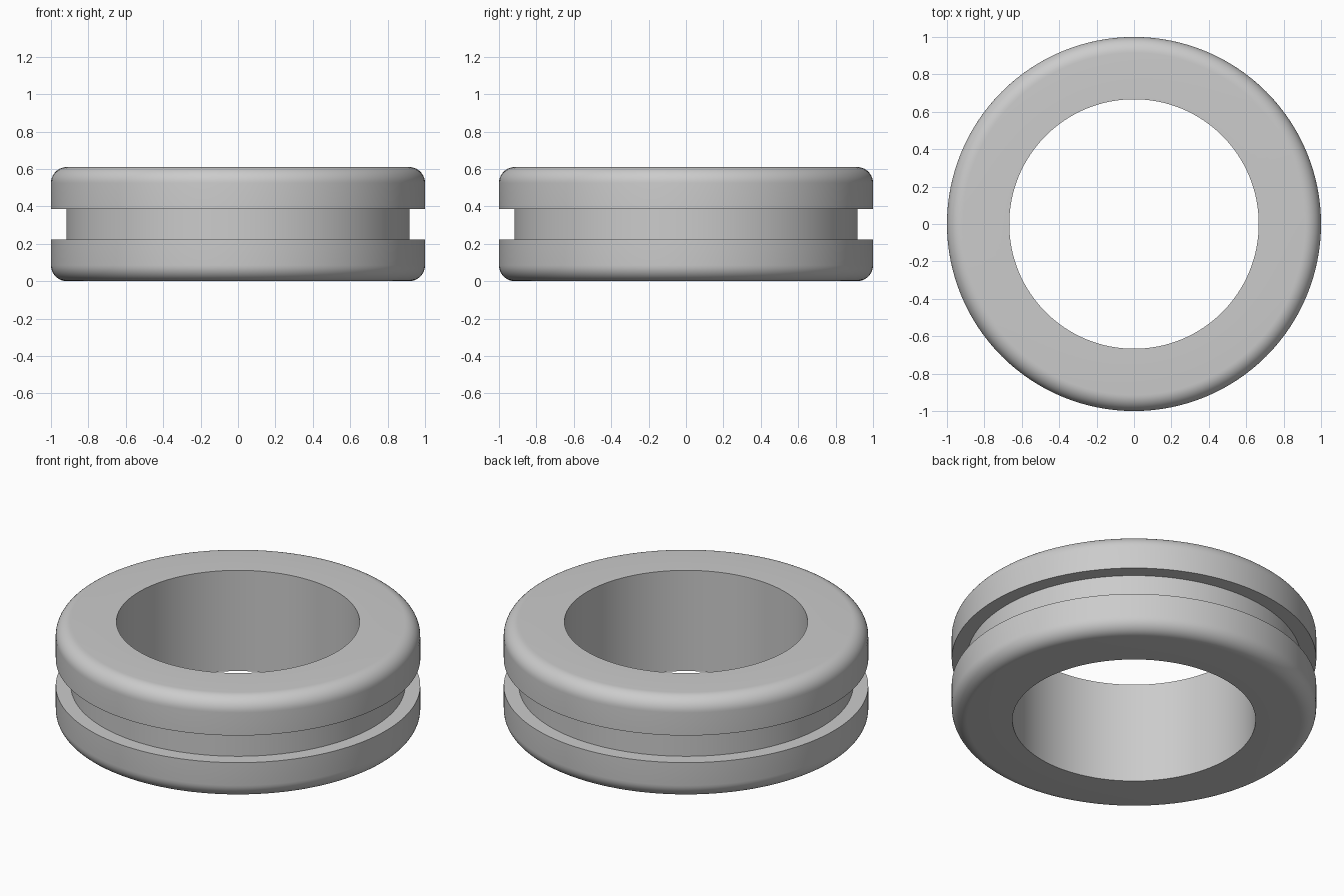
import bpy, bmesh, math

cube = bpy.data.objects.get("Cube")
if cube:
    bpy.data.objects.remove(cube, do_unlink=True)

HEIGHT, OUTER, INNER = 0.61, 1.0, 0.667
GROOVE_R, GROOVE_LOW = 0.917, 0.223
ROUND, ARC_STEPS, SIDES = 0.085, 10, 128

# Plain grey rubber
grey = bpy.data.materials.new("rubber_grey")
grey.use_nodes = True
colour = (0.6, 0.6, 0.6, 1)
grey.diffuse_color = colour
grey.node_tree.nodes["Principled BSDF"].inputs["Base Color"].default_value = colour

# Lower half of the cross-section: bore, rounded outer rim, groove wall
lower = [(INNER, 0)]
for i in range(ARC_STEPS + 1):
    a = math.pi / 2 * i / ARC_STEPS
    lower.append((OUTER - ROUND + ROUND * math.sin(a), ROUND - ROUND * math.cos(a)))
lower += [(OUTER, GROOVE_LOW), (GROOVE_R, GROOVE_LOW)]

# Mirror it about mid-height and close the loop
profile = lower + [(r, HEIGHT - z) for r, z in reversed(lower)]

# Turn the section around the vertical axis
bm = bmesh.new()
rings = []
for s in range(SIDES):
    t = 2 * math.pi * s / SIDES
    rings.append([bm.verts.new((r * math.cos(t), r * math.sin(t), z)) for r, z in profile])
for s in range(SIDES):
    a, b = rings[s], rings[(s + 1) % SIDES]
    for i in range(len(profile)):
        j = (i + 1) % len(profile)
        bm.faces.new((a[i], b[i], b[j], a[j]))
bmesh.ops.recalc_face_normals(bm, faces=bm.faces)

mesh = bpy.data.meshes.new("grommet_ring")
bm.to_mesh(mesh)
bm.free()
mesh.materials.append(grey)
ring = bpy.data.objects.new("grommet_ring", mesh)
bpy.context.collection.objects.link(ring)

# Smooth curves, sharp groove and bore edges
bpy.ops.object.select_all(action="DESELECT")
ring.select_set(True)
bpy.context.view_layer.objects.active = ring
bpy.ops.object.shade_smooth_by_angle(angle=math.radians(30))
